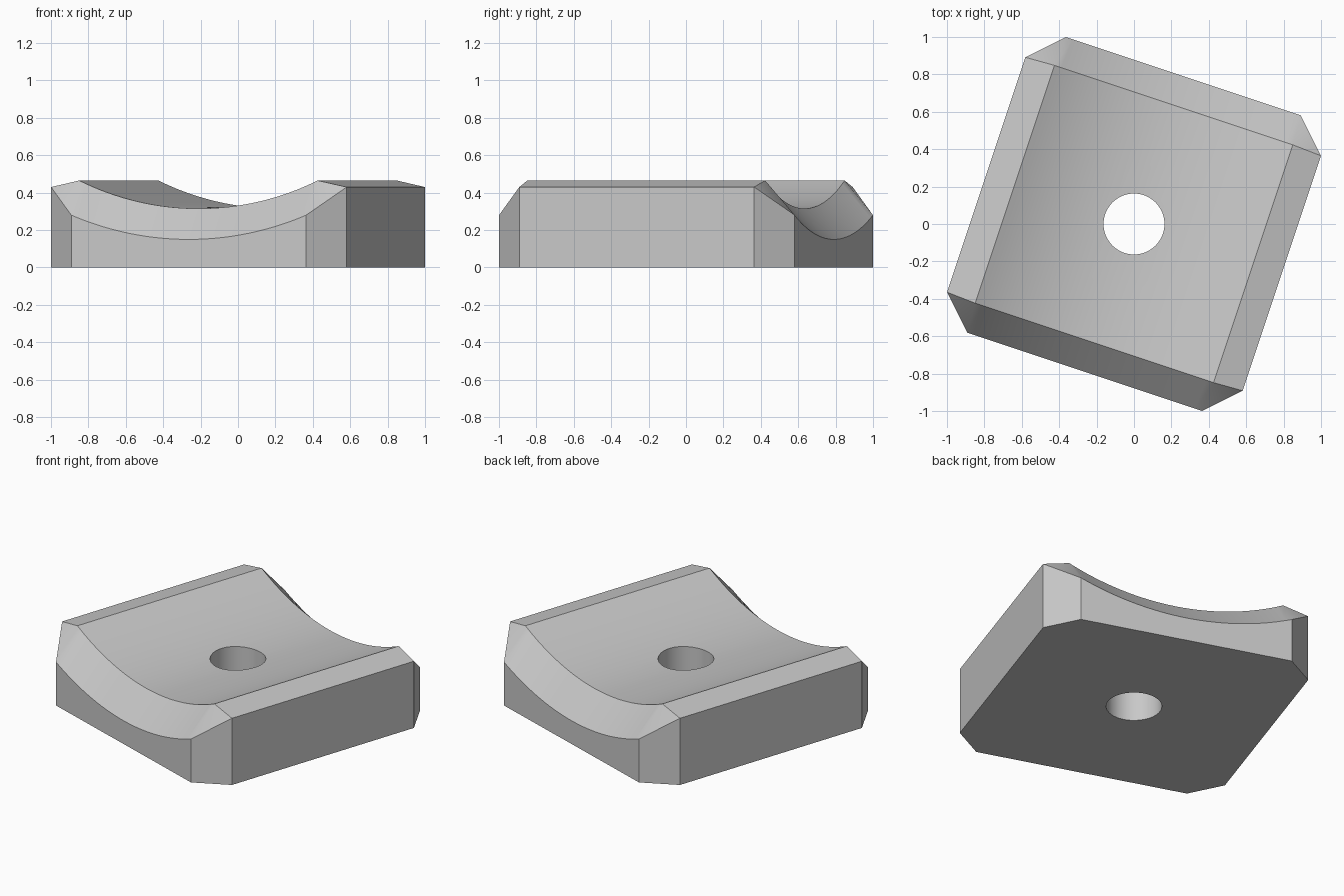
import bpy, bmesh, math

if "Cube" in bpy.data.objects:
    bpy.data.objects.remove(bpy.data.objects["Cube"], do_unlink=True)

HALF = 0.833       # half width of the block
INNER = 0.662      # half width left between the corner cuts
TOP = 0.465        # height of the top edges beside the saddle
SIDE_TOP = 0.43    # height of the side walls
END_TOP = 0.28     # height of the end walls at their corners
SAG = 0.15         # depth of the hollow
STEPS = 32
TURN = math.radians(-18.43)

grey = bpy.data.materials.new("light grey")
grey.use_nodes = True
colour = (0.58, 0.58, 0.58, 1)
grey.diffuse_color = colour
grey.node_tree.nodes["Principled BSDF"].inputs["Base Color"].default_value = colour

bm = bmesh.new()


def arc(half, y, top, sag):
    """Row of vertices along a sagging circular arc."""
    radius = (half ** 2 + sag ** 2) / (2 * sag)
    swing = math.asin(half / radius)
    row = []
    for i in range(STEPS + 1):
        a = swing * (2 * i / STEPS - 1)
        row.append(bm.verts.new((radius * math.sin(a), y,
                                 top - sag + radius * (1 - math.cos(a)))))
    return row


def strip(a, b):
    for i in range(STEPS):
        bm.faces.new((a[i], a[i + 1], b[i + 1], b[i]))


# Hollow top and sloping end faces
rows = [arc(INNER, -HALF, END_TOP, SAG - 0.02), arc(0.672, -0.67, TOP, SAG),
        arc(0.672, 0.67, TOP, SAG), arc(INNER, HALF, END_TOP, SAG - 0.02)]
for a, b in zip(rows, rows[1:]):
    strip(a, b)

# Side walls, corner cuts and sloping side edges
floor = {}
for sx, col in ((-1, 0), (1, -1)):
    side = []
    for sy, outer, inner in ((-1, rows[0], rows[1]), (1, rows[3], rows[2])):
        v = bm.verts.new((sx * HALF, sy * INNER, SIDE_TOP))
        low = bm.verts.new((sx * HALF, sy * INNER, 0))
        end = bm.verts.new((sx * INNER, sy * HALF, 0))
        floor[sx, sy] = (low, end)
        bm.faces.new((inner[col], v, outer[col]))
        bm.faces.new((v, low, end, outer[col]))
        side.append((v, low, inner[col]))
    (v0, l0, i0), (v1, l1, i1) = side
    bm.faces.new((v0, v1, l1, l0))
    bm.faces.new((v0, v1, i1, i0))

# End walls and underside
for sy, row in ((-1, rows[0]), (1, rows[3])):
    bm.faces.new([floor[-1, sy][1]] + row + [floor[1, sy][1]])
bm.faces.new((floor[-1, -1][0], floor[-1, -1][1], floor[1, -1][1], floor[1, -1][0],
              floor[1, 1][0], floor[1, 1][1], floor[-1, 1][1], floor[-1, 1][0]))
bmesh.ops.recalc_face_normals(bm, faces=bm.faces)

mesh = bpy.data.meshes.new("saddle_block")
bm.to_mesh(mesh)
bm.free()
block = bpy.data.objects.new("saddle_block", mesh)
block.rotation_euler.z = TURN
bpy.context.collection.objects.link(block)
mesh.materials.append(grey)

# Round hole through the middle
bpy.ops.mesh.primitive_cylinder_add(vertices=48, radius=0.163, depth=2)
cutter = bpy.context.object
cutter.name = "hole_cutter"
cutter.data.materials.append(grey)
hole = block.modifiers.new("hole", "BOOLEAN")
hole.operation = "DIFFERENCE"
hole.solver = "EXACT"
hole.object = cutter

bpy.ops.object.select_all(action="DESELECT")
block.select_set(True)
bpy.context.view_layer.objects.active = block
bpy.ops.object.modifier_apply(modifier="hole")
bpy.data.objects.remove(cutter, do_unlink=True)
bpy.ops.object.shade_smooth_by_angle(angle=math.radians(30))
